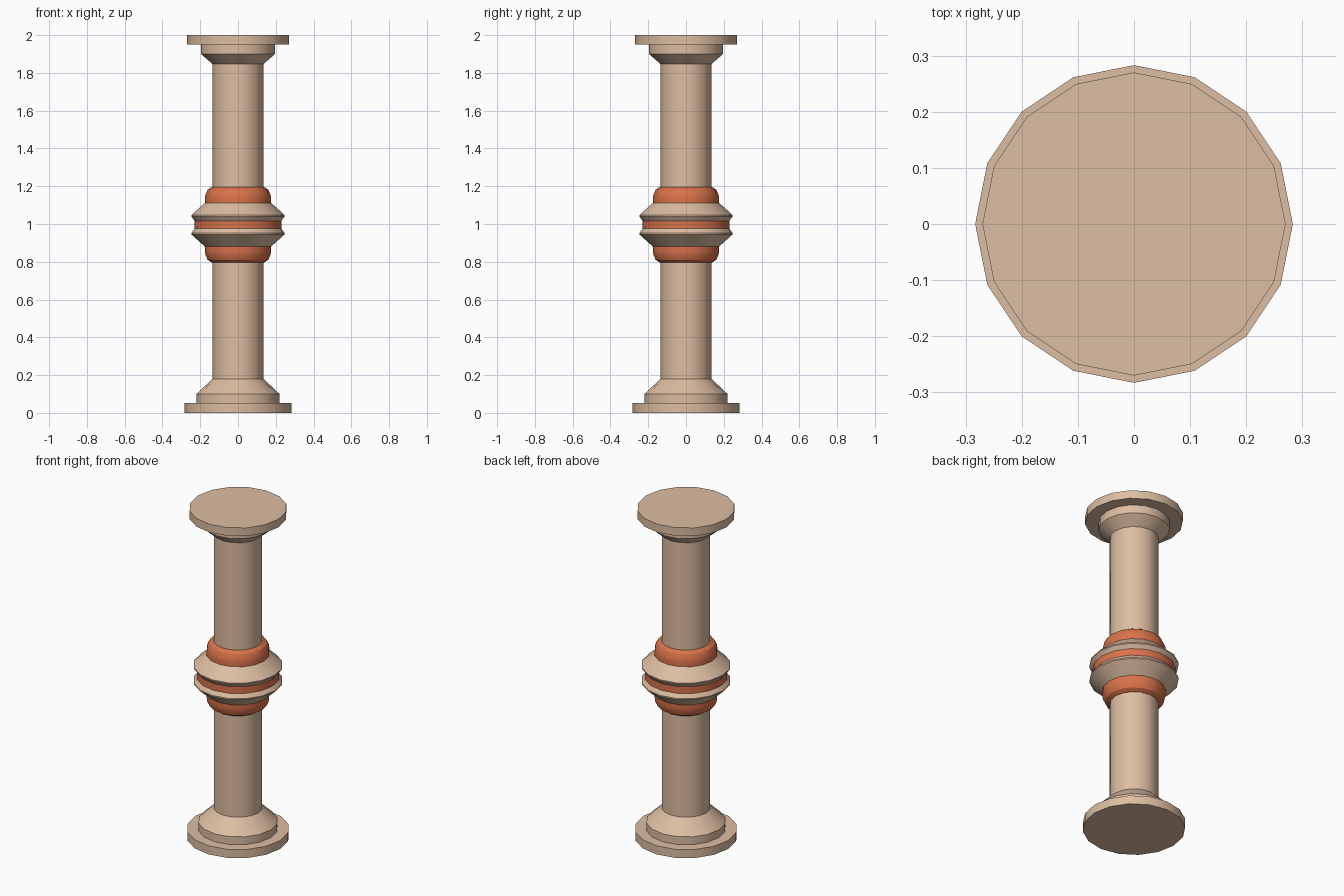
import bpy, bmesh, math

SIDES = 16

cube = bpy.data.objects.get("Cube")
if cube:
    bpy.data.objects.remove(cube, do_unlink=True)


def material(name, rgb):
    m = bpy.data.materials.new(name)
    m.use_nodes = True
    m.diffuse_color = (*rgb, 1)
    m.node_tree.nodes["Principled BSDF"].inputs["Base Color"].default_value = (*rgb, 1)
    return m


stone = material("tan stone", (0.72, 0.51, 0.36))
clay = material("orange clay", (0.70, 0.17, 0.07))


def lathe(name, profile, mat):
    """Turn (radius, height) points, listed bottom to top, into a capped solid."""
    bm = bmesh.new()
    rings = []
    for r, z in profile:
        rings.append([bm.verts.new((r * math.cos(a), r * math.sin(a), z))
                      for a in (2 * math.pi * i / SIDES for i in range(SIDES))])
    for low, high in zip(rings, rings[1:]):
        for i in range(SIDES):
            j = (i + 1) % SIDES
            bm.faces.new((low[i], low[j], high[j], high[i]))
    bm.faces.new(rings[0][::-1])
    bm.faces.new(rings[-1])
    mesh = bpy.data.meshes.new(name)
    bm.to_mesh(mesh)
    bm.free()
    mesh.materials.append(mat)
    obj = bpy.data.objects.new(name, mesh)
    bpy.context.collection.objects.link(obj)
    bpy.ops.object.select_all(action='DESELECT')
    obj.select_set(True)
    bpy.context.view_layer.objects.active = obj
    bpy.ops.object.shade_smooth_by_angle(angle=math.radians(30))
    return obj


# Foot: plinth and sloped base
lathe("plinth", [(0.283, 0), (0.283, 0.052)], stone)
lathe("base_moulding", [(0.22, 0.052), (0.22, 0.10), (0.135, 0.18)], stone)

# Shafts
lathe("lower_shaft", [(0.135, 0.18), (0.135, 0.80)], stone)
lathe("upper_shaft", [(0.135, 1.19), (0.135, 1.847)], stone)

# Middle knot: rounded collars, flared rings and a recessed band
collar = [(0.14, 0.797), (0.16, 0.81), (0.172, 0.835), (0.175, 0.855), (0.175, 0.88)]
ring = [(0.175, 0.88), (0.247, 0.945), (0.247, 0.952), (0.23, 0.975)]


def flipped(profile, middle):
    return [(r, 2 * middle - z) for r, z in reversed(profile)]


lathe("lower_collar", collar, clay)
lathe("lower_ring", ring, stone)
lathe("middle_band", [(0.23, 0.975), (0.23, 1.017)], clay)
lathe("upper_ring", flipped(ring, 0.996), stone)
lathe("upper_collar", flipped(collar, 0.996), clay)

# Head: flared capital and top slab
lathe("capital", [(0.135, 1.847), (0.196, 1.90), (0.196, 1.95)], stone)
lathe("top_slab", [(0.27, 1.95), (0.27, 2.0)], stone)
